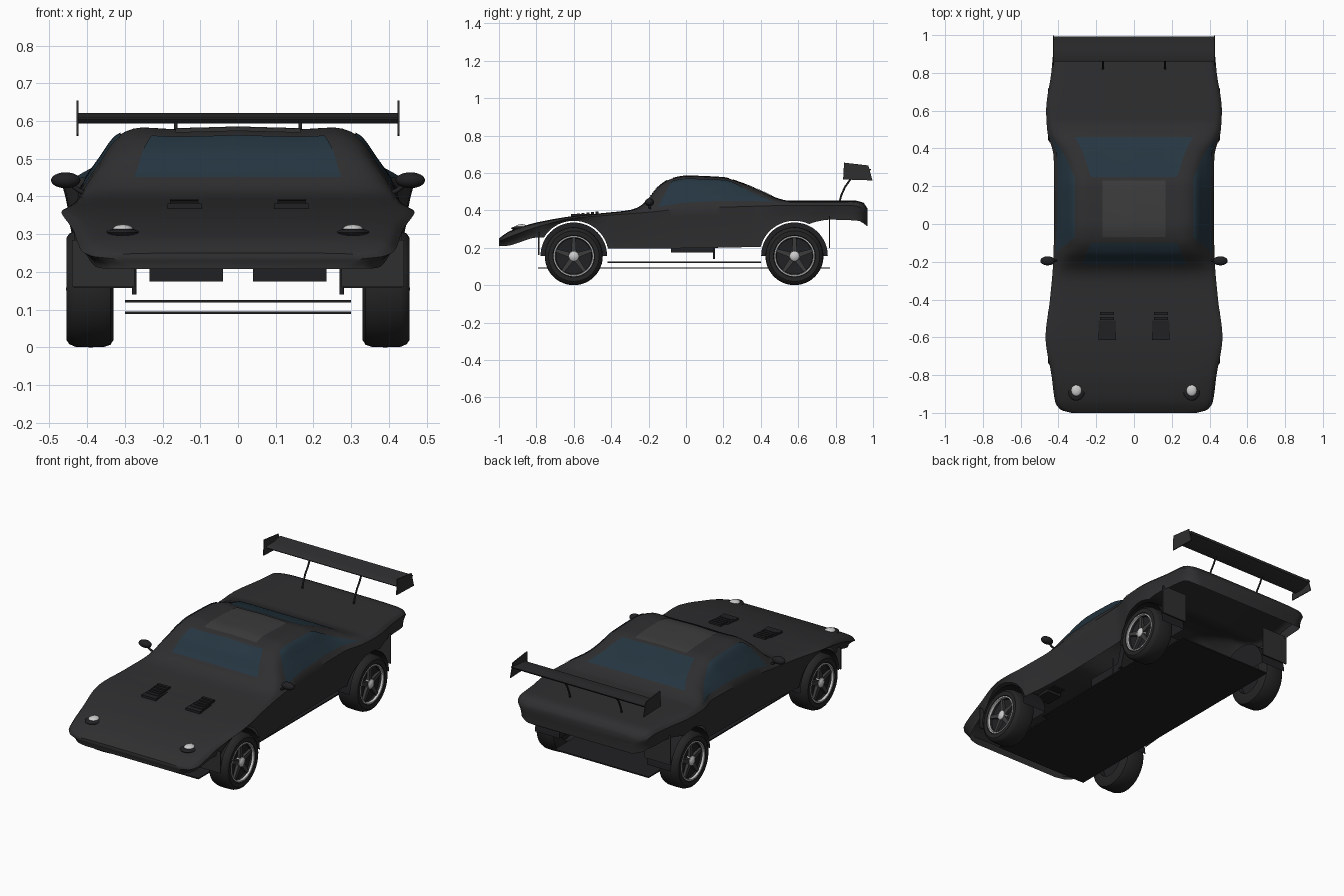
import bpy, bmesh, math
from mathutils import Vector

if "Cube" in bpy.data.objects:
    bpy.data.objects.remove(bpy.data.objects["Cube"])

def mat(name, r, g, b):
    m = bpy.data.materials.new(name)
    m.diffuse_color = (r, g, b, 1)
    m.use_nodes = True
    m.node_tree.nodes["Principled BSDF"].inputs["Base Color"].default_value = m.diffuse_color
    return m
PAINT = mat("black_paint", .028, .028, .03)
RUBBER = mat("rubber", .018, .018, .018)
DARK = mat("dark_trim", .015, .015, .017)
GREY = mat("roof_grey", .045, .045, .045)
GLASS = mat("tinted_glass", .018, .036, .052)
WHITE = mat("white_metal", .8, .8, .8)

def make(name, verts, faces, m, smooth=35):
    me = bpy.data.meshes.new(name)
    me.from_pydata([tuple(v) for v in verts], [], faces)
    bm = bmesh.new(); bm.from_mesh(me)
    bmesh.ops.remove_doubles(bm, verts=bm.verts, dist=1e-5)
    bmesh.ops.recalc_face_normals(bm, faces=bm.faces)
    bm.to_mesh(me); bm.free()
    me.materials.append(m)
    ob = bpy.data.objects.new(name, me)
    bpy.context.collection.objects.link(ob)
    bpy.context.view_layer.objects.active = ob
    for o in bpy.context.selected_objects: o.select_set(False)
    ob.select_set(True)
    bpy.ops.object.shade_smooth_by_angle(angle=math.radians(smooth))
    return ob

def grid_faces(rows, cols):
    return [(i*cols+j, i*cols+j+1, (i+1)*cols+j+1, (i+1)*cols+j)
            for i in range(rows-1) for j in range(cols-1)]

def box(name, x0, x1, y0, y1, z0, z1, m):
    v = [(x, y, z) for x in (x0, x1) for y in (y0, y1) for z in (z0, z1)]
    f = [(0,1,3,2), (4,5,7,6), (0,1,5,4), (2,3,7,6), (0,2,6,4), (1,3,7,5)]
    return make(name, v, f, m)

def prism(name, outline, x0, x1, m):
    n = len(outline)
    v = [(x, y, z) for x in (x0, x1) for y, z in outline]
    f = [tuple(range(n)), tuple(range(n, 2*n))]
    f += [(i, (i+1) % n, n+(i+1) % n, n+i) for i in range(n)]
    return make(name, v, f, m)

def lathe(name, prof, c, s, m, n=48):
    # prof holds (radius, offset along x); s is the side sign
    v = [(c[0]+s*o, c[1]+r*math.cos(t), c[2]+r*math.sin(t))
         for t in [2*math.pi*i/n for i in range(n+1)] for r, o in prof]
    return make(name, v, grid_faces(n+1, len(prof)), m)

def tube(name, pts, r, m):
    cu = bpy.data.curves.new(name, 'CURVE')
    cu.dimensions, cu.bevel_depth, cu.bevel_resolution = '3D', r, 2
    cu.use_fill_caps = True
    sp = cu.splines.new('POLY'); sp.points.add(len(pts)-1)
    for p, q in zip(sp.points, pts): p.co = (*q, 1)
    cu.materials.append(m)
    ob = bpy.data.objects.new(name, cu)
    bpy.context.collection.objects.link(ob)

def ball(name, c, r, m):
    n, k = 24, 12
    v = [(c[0]+r[0]*math.sin(a)*math.cos(b), c[1]+r[1]*math.sin(a)*math.sin(b), c[2]+r[2]*math.cos(a))
         for a in [math.pi*i/k for i in range(k+1)] for b in [2*math.pi*j/n for j in range(n+1)]]
    make(name, v, grid_faces(k+1, n+1), m)

def interp(tab, y):
    # monotone cubic through (position, value) pairs
    y = min(max(y, tab[0][0]), tab[-1][0])
    sl = [(b[1]-a[1])/(b[0]-a[0]) for a, b in zip(tab, tab[1:])]
    i = next(k for k in range(len(sl)) if y <= tab[k+1][0])
    def tan(k):
        if k == 0 or k == len(sl): return sl[min(k, len(sl)-1)]
        a, b = sl[k-1], sl[k]
        return 0 if a*b <= 0 else 2*a*b/(a+b)
    h = tab[i+1][0]-tab[i][0]; t = (y-tab[i][0])/h
    return ((2*t**3-3*t*t+1)*tab[i][1] + (t**3-2*t*t+t)*h*tan(i)
            + (3*t*t-2*t**3)*tab[i+1][1] + (t**3-t*t)*h*tan(i+1))

# body shape curves along y: half width, shoulder, centre height, bottom edge, cabin blend
WIDTH = [(-1,.33), (-.985,.385), (-.95,.415), (-.8,.437), (-.6,.468), (-.4,.445), (-.2,.428), (0,.423),
         (.35,.425), (.5,.46), (.6,.465), (.8,.438), (.92,.425), (.955,.405), (.97,.36)]
SHOULDER = [(-1,.235), (-.9,.275), (-.8,.31), (-.6,.358), (-.4,.375), (-.2,.39), (0,.41), (.3,.42),
            (.5,.425), (.9,.425), (.97,.395)]
TOP = [(-1,.25), (-.95,.285), (-.88,.312), (-.8,.335), (-.6,.37), (-.45,.385), (-.3,.402), (-.25,.42),
       (-.2,.465), (-.15,.525), (-.08,.568), (0,.583), (.2,.575), (.3,.545), (.4,.505), (.5,.462),
       (.55,.452), (.9,.452), (.95,.44), (.97,.41)]
BOTTOM = [(-1,.208), (-.96,.21), (-.79,.255), (-.7,.25), (-.42,.195), (.4,.205), (.7,.34), (.77,.35), (.92,.345), (.97,.315)]
CABIN = [(-.3,0), (-.08,1), (.25,1), (.55,0)]
TUCK = [(-1,.05), (-.85,.03), (-.6,.015), (.9,.015), (.97,.03)]
U = [0, .2, .4, .55, .7, .85, 1]
def sec(vals): return list(zip(U, vals))
CAB_A, CAB_B = sec([0,.2,.4,.6,.75,.87,1]), sec([1,.985,.975,1,.88,.5,0])
HOOD_A, HOOD_B = sec([0,.2,.4,.6,.8,.95,1]), sec([1,1,1,.98,.93,.7,0])
AXLES, ARCH, WZ = (-.6, .58), .187, .157

def upper(y, u):
    c, a = interp(CABIN, y), abs(u)
    w, s, t = interp(WIDTH, y), interp(SHOULDER, y), interp(TOP, y)
    x = w*(c*interp(CAB_A, a)+(1-c)*interp(HOOD_A, a))
    z = s+(t-s)*(c*interp(CAB_B, a)+(1-c)*interp(HOOD_B, a))
    return Vector((math.copysign(x, u), y, z))

def flank(y, v, s):
    zb = interp(BOTTOM, y)
    for a in AXLES:
        if abs(y-a) < ARCH: zb = max(zb, WZ+math.sqrt(ARCH**2-(y-a)**2))
    zs, w = interp(SHOULDER, y), interp(WIDTH, y)
    return Vector((s*(w-interp(TUCK, y)*math.sin(v*math.pi/2)), y, zs+(zb-zs)*v))

# body shell, open underneath, with wheel arches in its lower edge
ys = [-1+1.97*i/100 for i in range(101)] + [-.994, -.988, .965]
ys += [a+ARCH*math.cos(math.pi*i/28) for a in AXLES for i in range(29)]
ys = sorted(set(round(y, 4) for y in ys))
verts = []
for y in ys:
    verts += [flank(y, v/5, -1) for v in range(5, 0, -1)]
    verts += [upper(y, i/20) for i in range(-20, 21)]
    verts += [flank(y, v/5, 1) for v in range(1, 6)]
cols = 51
faces = grid_faces(len(ys), cols)
faces += [tuple(range(cols)), tuple(range((len(ys)-1)*cols, len(ys)*cols))]
make("body_shell", verts, faces, PAINT, 40)

def patch(name, corners, m, n=14, lift=.003):
    # four-cornered piece (y, u) laid on the upper body
    (a, b, c, d), v = [Vector(q) for q in corners], []
    for i in range(n+1):
        for j in range(n+1):
            s, t = i/n, j/n
            q = (a*(1-s)+b*s)*(1-t)+(d*(1-s)+c*s)*t
            p = upper(q.x, q.y)
            v.append((p.x*1.007, p.y, p.z+lift))
    make(name, v, grid_faces(n+1, n+1), m)

patch("windscreen", [(-.215,-.58), (-.215,.58), (-.1,.5), (-.1,-.5)], GLASS)
patch("rear_window", [(.25,-.5), (.25,.5), (.46,.62), (.46,-.62)], GLASS)
patch("roof_panel", [(-.07,-.39), (-.07,.39), (.23,.39), (.23,-.39)], GREY)

# floor plates
box("floor_pan", -.3, .3, -.79, .77, .088, .095, DARK)
box("upper_floor", -.3, .3, -.42, .4, .119, .126, DARK)

for s, side in ((-1, "left"), (1, "right")):
    patch(side+"_window", [(-.15,s*.96), (.48,s*.93), (.24,s*.68), (-.07,s*.68)], GLASS)
    # headlight with dark surround
    h = upper(-.88, s*.7)
    ball(side+"_headlight_surround", (s*.305, -.88, h.z-.006), (.045, .055, .012), DARK)
    ball(side+"_headlight", (s*.305, -.88, h.z+.002), (.028, .032, .014), WHITE)
    # bonnet louvres
    for i in range(6):
        y = -.6+.025*i
        z = upper(y, s*.3).z
        box(side+"_louvre", *sorted((s*.105, s*.18)), y-.008, y+.008, z-.005, z+.011, DARK)
    box(side+"_vent_frame", *sorted((s*.095, s*.187)), -.615, -.51, .36, .381, DARK)
    # door mirror
    ball(side+"_mirror", (s*.457, -.195, .443), (.039, .024, .021), DARK)
    tube(side+"_mirror_stalk", [(s*.445, -.195, .435), (s*.425, -.195, .418), (s*.39, -.19, .4)], .006, DARK)
    # seat and lever
    xs = sorted((s*.04, s*.235))
    box(side+"_seat_base", *xs, -.08, .15, .175, .23, DARK)
    prism(side+"_seat_back", [(.13,.2), (.17,.2), (.25,.46), (.21,.46)], *xs, DARK)
    tube(side+"_lever", [(s*.275, .15, .14), (s*.275, .15, .24)], .006, DARK)
    # wheel well panels ahead of the front wheel and behind the rear wheel
    px = sorted((s*.275, s*.44))
    box(side+"_front_well_panel", *px, -.79, -.784, .16, .285, PAINT)
    box(side+"_rear_well_panel", *px, .764, .771, .2, .37, PAINT)
    # wheels and arch liners
    for a, end in zip(AXLES, ("front", "rear")):
        name = side+"_"+end
        c = (s*.33, a, .155)
        lathe(name+"_tyre", [(.09,0), (.135,0), (.148,.008), (.154,.025), (.155,.06), (.154,.1),
                             (.147,.117), (.135,.125), (.112,.124), (.108,.118)], c, s, RUBBER)
        lathe(name+"_rim_ring", [(.109,.116), (.108,.123), (.101,.123), (.099,.112)], c, s, WHITE)
        lathe(name+"_rim_dish", [(.102,.118), (.096,.1), (.03,.095), (0,.095)], c, s, DARK)
        lathe(name+"_rim_back", [(.092,.0), (.088,.03), (0,.03)], c, s, DARK)
        lathe(name+"_hub", [(.03,.095), (.026,.116), (.015,.124), (0,.126)], c, s, WHITE, 24)
        for k in range(5):
            t = 2*math.pi*k/5+math.pi/2
            d, e = Vector((0, math.cos(t), math.sin(t))), Vector((0, -math.sin(t), math.cos(t)))
            q = [Vector(c)+d*r+e*w+Vector((s*o, 0, 0)) for o in (.092, .113)
                 for r, w in ((.02,-.014), (.1,-.009), (.1,.009), (.02,.014))]
            make(name+"_spoke", q, [(0,1,2,3), (4,5,6,7), (0,1,5,4), (1,2,6,5), (2,3,7,6), (3,0,4,7)], GREY)
        arc = [(a+.178*math.cos(math.pi*i/24), WZ+.178*math.sin(math.pi*i/24)) for i in range(25)]
        v = [(s*x, y, z) for y, z in arc for x in (.28, .435)]
        make(name+"_arch_liner", v, grid_faces(25, 2)+[tuple(range(0, 50, 2))], DARK)
    # wing end plate and support
    prism(side+"_wing_end_plate", [(.845,.655), (.975,.64), (.997,.56), (.84,.565)],
          *sorted((s*.423, s*.428)), PAINT)
    tube(side+"_wing_support", [(s*.165, .82, .44), (s*.165, .83, .48), (s*.165, .85, .525),
                                (s*.165, .875, .56), (s*.165, .895, .6)], .005, DARK)

# rear wing
prism("rear_wing", [(.86,.605), (.868,.597), (.92,.594), (.985,.612), (.992,.622), (.93,.612), (.87,.611)],
      -.425, .425, PAINT)
